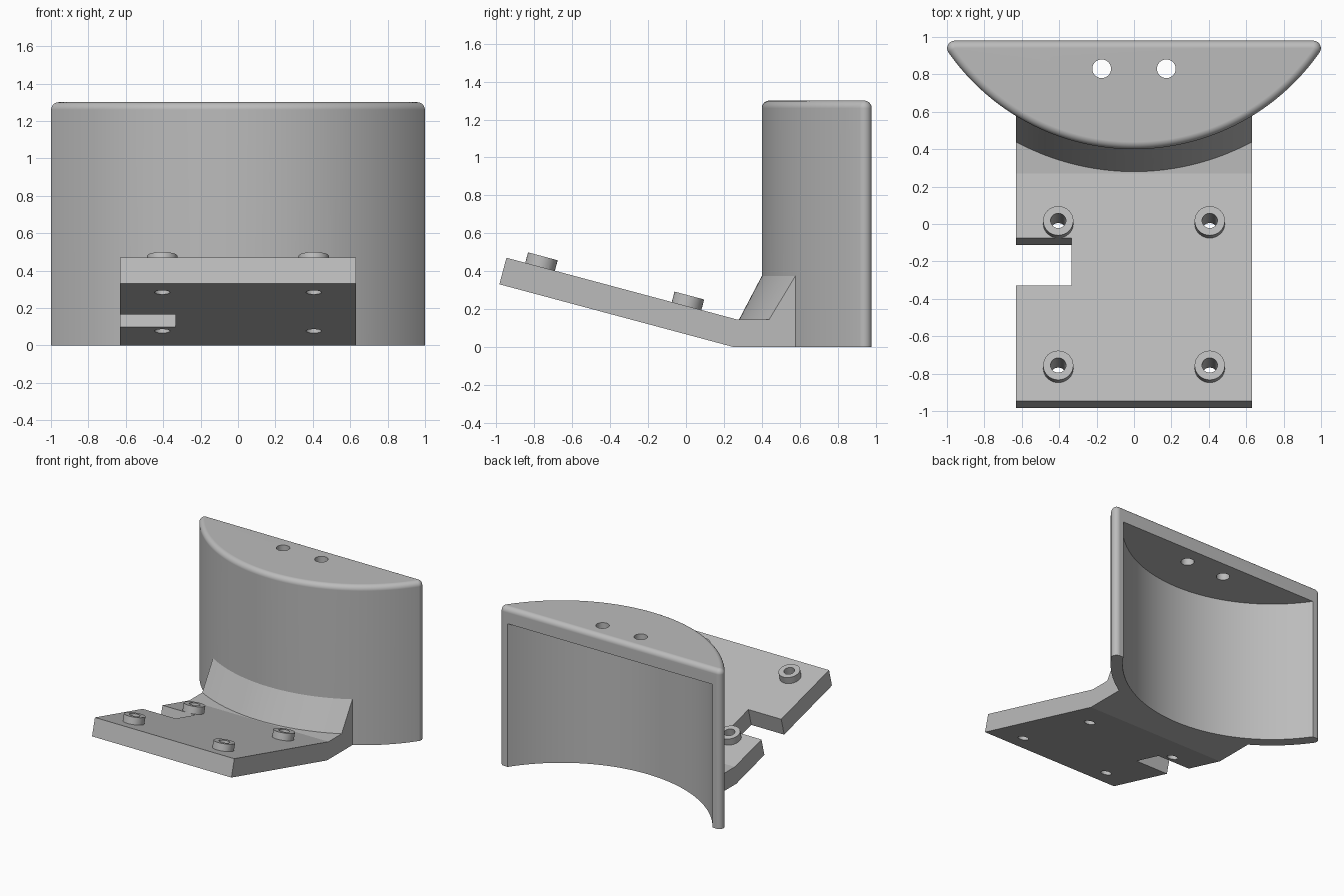
import bpy, bmesh
from math import sin, cos, pi, sqrt, atan2, radians
from mathutils import Matrix, Vector

default = bpy.data.objects.get("Cube")
if default:
    bpy.data.objects.remove(default, do_unlink=True)

R = 1.21            # outer radius of the curved wall
CY = 0.40 + R       # y of the wall's axis
BACK, HEIGHT, ROUND = 0.98, 1.30, 0.04
WALL, ROOF = 0.09, 0.13
HALF, THICK, TILT = 0.63, 0.145, radians(15)

grey = bpy.data.materials.new("plain grey")
grey.use_nodes = True
colour = (0.5, 0.5, 0.5, 1)
grey.diffuse_color = colour
grey.node_tree.nodes["Principled BSDF"].inputs["Base Color"].default_value = colour


def loft(name, rings):
    """Skin equal-length closed rings and cap both ends."""
    bm = bmesh.new()
    loops = [[bm.verts.new(p) for p in ring] for ring in rings]
    for a, b in zip(loops, loops[1:]):
        for i in range(len(a)):
            j = (i + 1) % len(a)
            bm.faces.new((a[i], a[j], b[j], b[i]))
    bm.faces.new(loops[0])
    bm.faces.new(loops[-1])
    bmesh.ops.recalc_face_normals(bm, faces=bm.faces)
    mesh = bpy.data.meshes.new(name)
    bm.to_mesh(mesh)
    bm.free()
    mesh.materials.append(grey)
    ob = bpy.data.objects.new(name, mesh)
    bpy.context.collection.objects.link(ob)
    return ob


def cylinder(name, centre, radius, z0, z1, tilt=0.0, sides=32):
    """Cylinder along its own axis, tilted about x at its centre."""
    turn = Matrix.Translation(centre) @ Matrix.Rotation(-tilt, 4, 'X')
    return loft(name, [[turn @ Vector((radius * cos(2 * pi * i / sides),
                                       radius * sin(2 * pi * i / sides), z))
                        for i in range(sides)] for z in (z0, z1)])


def combine(target, tool, operation):
    mod = target.modifiers.new(operation, 'BOOLEAN')
    mod.operation, mod.solver, mod.object = operation, 'EXACT', tool
    bpy.ops.object.select_all(action='DESELECT')
    bpy.context.view_layer.objects.active = target
    target.select_set(True)
    bpy.ops.object.modifier_apply(modifier=mod.name)
    bpy.data.objects.remove(tool, do_unlink=True)


def arc_y(x, radius):
    return CY - sqrt(radius * radius - x * x)


# Bow-shaped outline with rounded corners, shrunk by d for the top edge
corner_y = BACK - ROUND
corner_x = sqrt((R - ROUND) ** 2 - (CY - corner_y) ** 2)
span = atan2(corner_x, CY - corner_y)


def outline(d, z, arc=80, turn=12):
    pts = []
    for i in range(1, arc):
        a = -span + 2 * span * i / arc
        pts.append((((R - d) * sin(a)), CY - (R - d) * cos(a), z))
    sweep = [span - pi / 2 + (pi - span) * i / turn for i in range(turn + 1)]
    r = ROUND - d
    right = [(corner_x + r * cos(t), corner_y + r * sin(t), z) for t in sweep]
    return pts + right + [(-x, y, h) for x, y, h in reversed(right)]


rings = [outline(0, 0)]
for i in range(9):
    a = i / 8 * pi / 2
    rings.append(outline(0.0395 * (1 - cos(a)), HEIGHT - ROUND + ROUND * sin(a)))
bracket = loft("curved_bracket", rings)

# Tilted base plate with the sloping gusset that follows the wall
front_y, bend_y = -0.985, 0.25
front_z = (bend_y - front_y) * sin(TILT) / cos(TILT)
bend_top = bend_y + THICK * sin(TILT / 2) / cos(TILT / 2)


def section(x):
    inner = arc_y(x, R - 0.02)
    profile = [(front_y, front_z), (bend_y, 0), (inner, 0), (inner, 0.413),
               (arc_y(x, R + 0.12), THICK), (bend_top, THICK),
               (front_y + THICK * sin(TILT), front_z + THICK * cos(TILT))]
    return [(x, y, z) for y, z in profile]


plate = loft("base_plate", [section(-HALF + 2 * HALF * i / 40) for i in range(41)])
combine(bracket, plate, 'UNION')

# Hollow behind the wall
hollow = cylinder("hollow", (0, CY, 0), R - WALL, -0.2, HEIGHT - ROOF, sides=160)
combine(bracket, hollow, 'DIFFERENCE')


def on_plate(x, y):
    return Vector((x, y, THICK + (bend_top - y) * sin(TILT) / cos(TILT)))


# Four raised rings with through holes, square to the plate
spots = [on_plate(x, y) for x in (-0.405, 0.405) for y in (-0.77, 0.003)]
for spot in spots:
    combine(bracket, cylinder("boss", spot, 0.081, -0.03, 0.057, TILT), 'UNION')
for spot in spots:
    combine(bracket, cylinder("boss_hole", spot, 0.041, -0.4, 0.2, TILT), 'DIFFERENCE')

# Two holes in the roof
for x in (-0.173, 0.173):
    combine(bracket, cylinder("roof_hole", (x, 0.83, 0), 0.05, 1.0, 1.5), 'DIFFERENCE')

# Notch in the right edge of the plate
up = Vector((0, sin(TILT), cos(TILT)))
ends = [on_plate(0, -0.33), on_plate(0, -0.075)]
quad = [ends[0] + up * 0.1, ends[1] + up * 0.1, ends[1] - up * 0.3, ends[0] - up * 0.3]
notch = loft("notch", [[p + Vector((x, 0, 0)) for p in quad] for x in (-0.8, -0.333)])
combine(bracket, notch, 'DIFFERENCE')

# Smooth curves, crisp bends
bpy.ops.object.select_all(action='DESELECT')
bracket.select_set(True)
bpy.context.view_layer.objects.active = bracket
bpy.ops.object.shade_smooth_by_angle(angle=radians(13))
weighted = bracket.modifiers.new("even_shading", 'WEIGHTED_NORMAL')
weighted.keep_sharp = True
